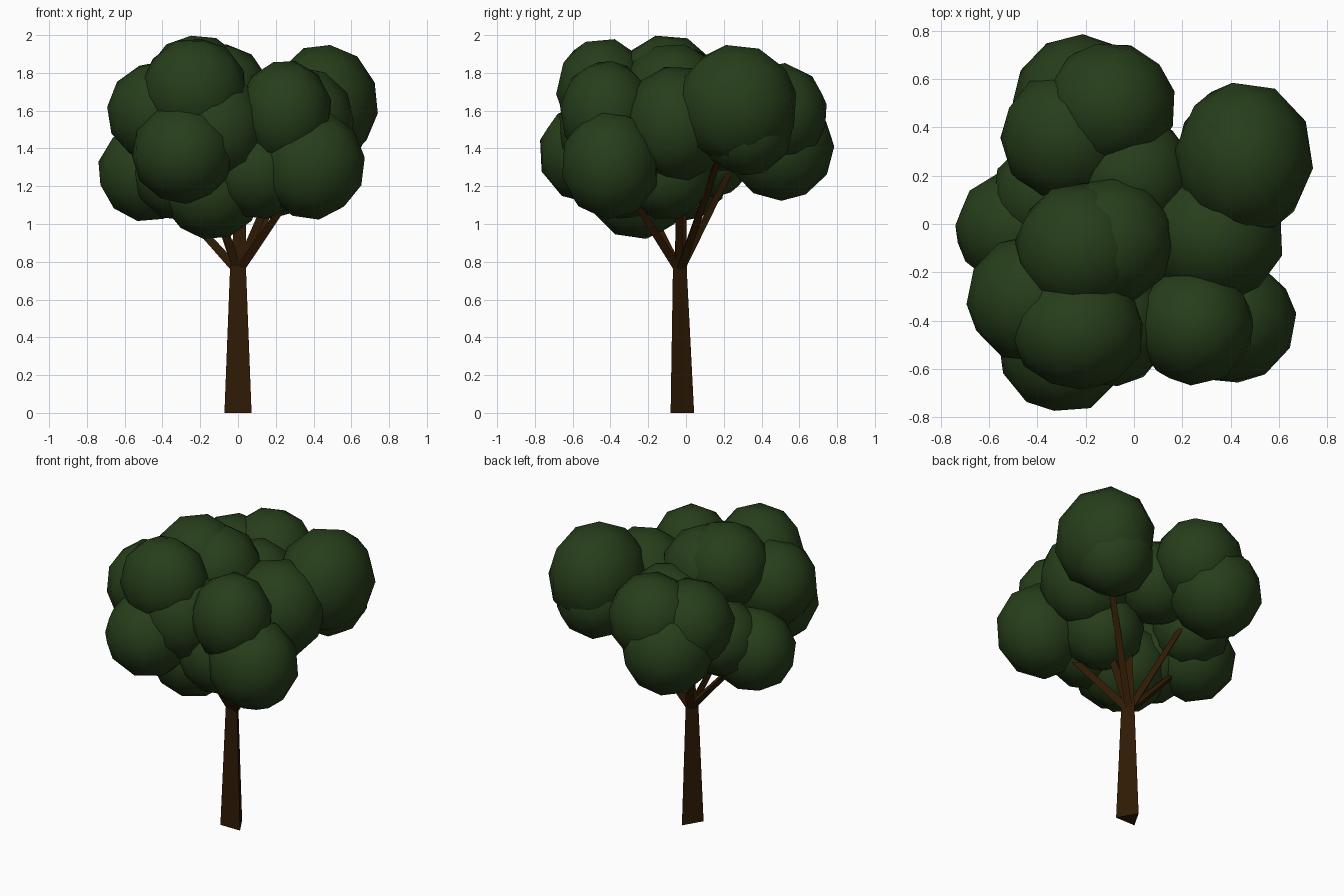
import bpy, random
from mathutils import Vector, Euler

random.seed(4)


def material(name, color):
    m = bpy.data.materials.new(name)
    m.diffuse_color = (*color, 1)
    return m


GREEN = material("leaf_green", (0.020, 0.048, 0.0105))
BROWN = material("bark_brown", (0.029, 0.0105, 0.0012))


def limb(name, start, end, r1, r2):
    """Three-sided tapered limb between two points."""
    a, b = Vector(start), Vector(end)
    d = b - a
    bpy.ops.mesh.primitive_cone_add(vertices=3, radius1=r1, radius2=r2,
                                    depth=d.length, location=(a + b) / 2)
    o = bpy.context.object
    o.rotation_euler = Vector((0, 0, 1)).rotation_difference(d).to_euler()
    o.name = name
    o.data.materials.append(BROWN)


def clump(name, center, radii):
    """Smooth low-poly ball of leaves, turned at random and then stretched."""
    bpy.ops.mesh.primitive_ico_sphere_add(subdivisions=2, radius=1,
                                          location=center)
    o = bpy.context.object
    turn = Euler([random.uniform(0, 6.28) for _ in range(3)])
    o.data.transform(turn.to_matrix().to_4x4())
    o.scale = radii
    o.name = name
    o.data.materials.append(GREEN)
    bpy.ops.object.shade_smooth()


# Leaf clumps: center, radii, has a branch
CLUMPS = [
    ((-0.29, -0.505, 1.375), (.275, .28, .27), 0),
    ((0.39, -0.40, 1.315), (.285, .265, .295), 1),
    ((0.25, -0.42, 1.59), (.25, .25, .28), 0),
    ((-0.23, -0.44, 1.71), (.28, .25, .28), 0),
    ((0.455, 0.27, 1.63), (.29, .325, .325), 1),
    ((-0.475, -0.02, 1.275), (.27, .25, .265), 1),
    ((-0.42, -0.31, 1.59), (.275, .27, .275), 0),
    ((-0.22, -0.10, 1.73), (.275, .275, .275), 0),
    ((-0.10, -0.07, 1.69), (.27, .27, .27), 0),
    ((0.33, -0.05, 1.53), (.295, .28, .31), 1),
    ((-0.10, 0.49, 1.58), (.275, .265, .275), 0),
    ((-0.22, 0.50, 1.405), (.285, .285, .285), 0),
    ((-0.28, 0.36, 1.54), (.275, .275, .275), 1),
    ((-0.14, -0.25, 1.19), (.275, .275, .275), 1),
    ((0.10, -0.32, 1.29), (.27, .27, .27), 0),
    ((-0.11, -0.41, 1.51), (.27, .27, .29), 0),
    ((-0.01, 0.20, 1.53), (.26, .26, .26), 0),
    ((0.16, -0.10, 1.27), (.25, .25, .25), 0),
    ((-0.30, -0.20, 1.27), (.26, .26, .26), 0),
    ((0.43, 0.32, 1.50), (.25, .25, .25), 0),
    ((-0.35, 0.12, 1.37), (.24, .24, .24), 0),
]

# Trunk, one flat side to the front
limb("trunk", (0, -0.04, 0), (0, -0.045, 0.78), 0.083, 0.048)

# Foliage, with branches to the outer clumps
for i, (center, radii, branched) in enumerate(CLUMPS):
    clump(f"leaf_clump_{i + 1}", center, radii)
    if branched:
        limb(f"branch_{i + 1}", (0, -0.04, 0.75), center, 0.028, 0.017)

# Upright fork in the middle of the crown
limb("center_branch", (0, -0.04, 0.75), (0.02, -0.03, 1.25), 0.045, 0.03)
